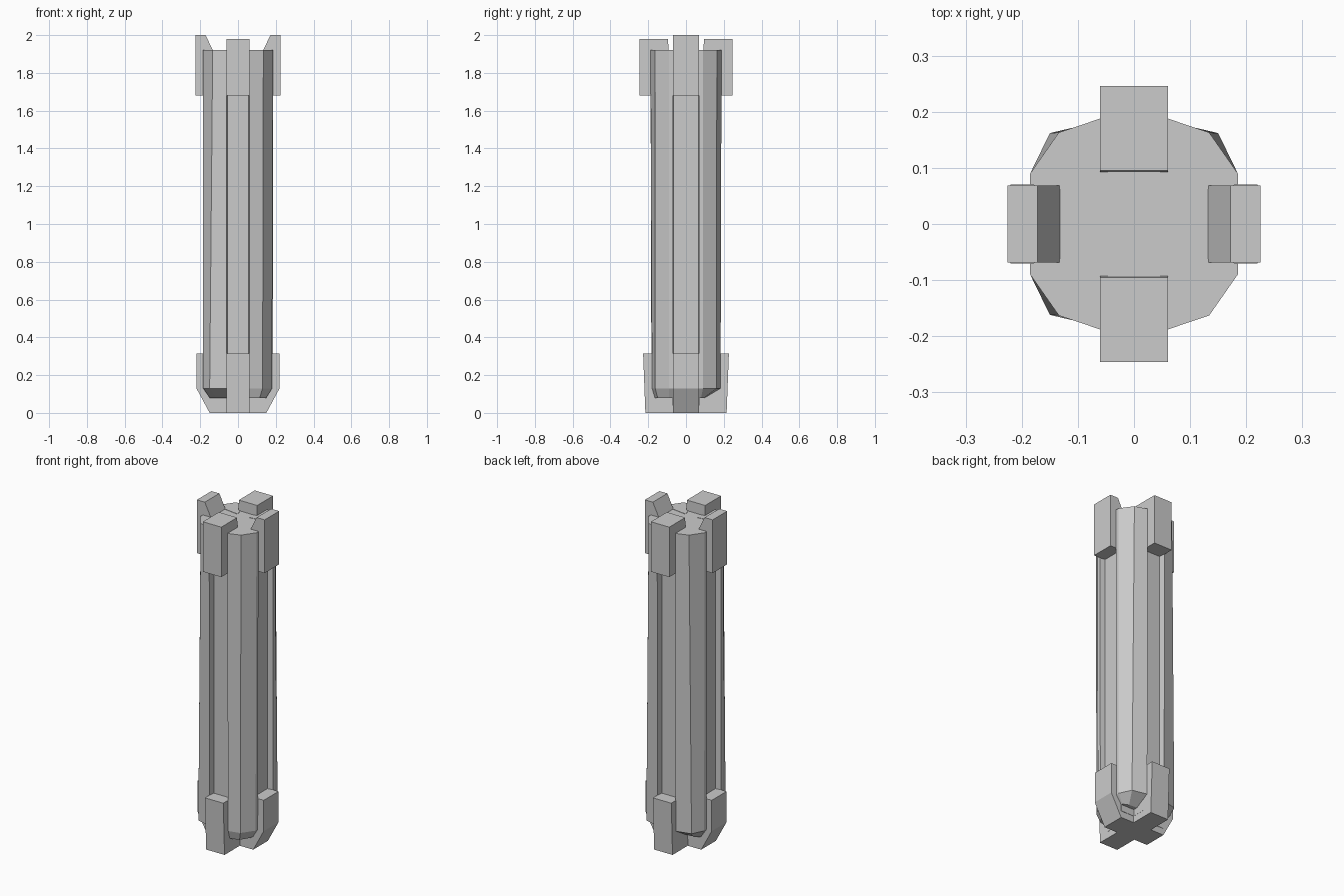
import bpy
import bmesh
from mathutils import Vector

if "Cube" in bpy.data.objects:
    bpy.data.objects.remove(bpy.data.objects["Cube"])


def finish(name, bm):
    bmesh.ops.recalc_face_normals(bm, faces=bm.faces)
    me = bpy.data.meshes.new(name)
    bm.to_mesh(me)
    bm.free()
    ob = bpy.data.objects.new(name, me)
    bpy.context.collection.objects.link(ob)
    return ob


def loft(name, rings):
    """Closed solid through rings of equal point count."""
    bm = bmesh.new()
    loops = [[bm.verts.new(p) for p in r] for r in rings]
    n = len(loops[0])
    for a, b in zip(loops, loops[1:]):
        for i in range(n):
            j = (i + 1) % n
            bm.faces.new((a[i], a[j], b[j], b[i]))
    bm.faces.new(loops[0])
    bm.faces.new(loops[-1])
    return finish(name, bm)


def slab(name, profile, half, axis):
    """Radial/height profile extruded sideways; axis is the radial direction."""
    def put(r, s, z):
        return Vector((r, s, z)) if axis == 'X' else Vector((s, r, z))
    return loft(name, [[put(r, s, z) for r, z in profile] for s in (-half, half)])


def box(name, hx, hy, z0, z1):
    return loft(name, [[(-hx, -hy, z), (hx, -hy, z), (hx, hy, z), (-hx, hy, z)]
                       for z in (z0, z1)])


# recessed cross-shaped core
box("core_front_back", 0.062, 0.15, 0.04, 1.918)
box("core_sides", 0.15, 0.072, 0.04, 1.918)

# four faceted corner panels, chamfered at the foot
for sx, sy, label in ((1, -1, "front_right"), (-1, -1, "front_left"),
                      (1, 1, "back_right"), (-1, 1, "back_left")):
    steep = label == "front_right"
    inner = [(0.04, 0.05)]
    if steep:
        foot = [(0.06, 0.165), (0.115, 0.15), (0.15, 0.09), (0.15, 0.07)]
        mid = [(0.06, 0.18), (0.13, 0.163), (0.18, 0.09), (0.18, 0.07)]
    else:
        foot = [(0.06, 0.1), (0.115, 0.095), (0.15, 0.08), (0.15, 0.07)]
        mid = [(0.06, 0.183), (0.15, 0.162), (0.184, 0.09), (0.184, 0.07)]
    top = [(0.06, 0.188), (0.134, 0.163), (0.185, 0.09), (0.185, 0.07)]
    rings = [[(sx * x, sy * y, z) for x, y in inner + pts]
             for pts, z in ((foot, 0.08), (mid, 0.13), (top, 1.92))]
    loft("corner_panel_" + label, rings)

# U-shaped foot brackets crossing under the column
side = [(0.15, 0), (0.22, 0.13), (0.22, 0.315), (0.13, 0.315), (0.13, 0.08)]
front = [(0.215, 0), (0.22, 0.13), (0.227, 0.315), (0.13, 0.315), (0.13, 0.08)]
for name, pts, half, axis in (("foot_bracket_sides", side, 0.07, 'X'),
                              ("foot_bracket_front_back", front, 0.061, 'Y')):
    slab(name, pts + [(-r, z) for r, z in reversed(pts)], half, axis)

# top clamps: sloped ones on the sides, square ones front and back
side_clamp = [(0.225, 1.68), (0.225, 2.0), (0.172, 2.0), (0.128, 1.91), (0.128, 1.68)]
square_clamp = [(0.246, 1.68), (0.246, 1.98), (0.095, 1.98), (0.092, 1.9), (0.092, 1.68)]
for s, a, b in ((1, "right", "back"), (-1, "left", "front")):
    slab("top_clamp_" + a, [(s * r, z) for r, z in side_clamp], 0.069, 'X')
    slab("top_clamp_" + b, [(s * r, z) for r, z in square_clamp], 0.061, 'Y')
